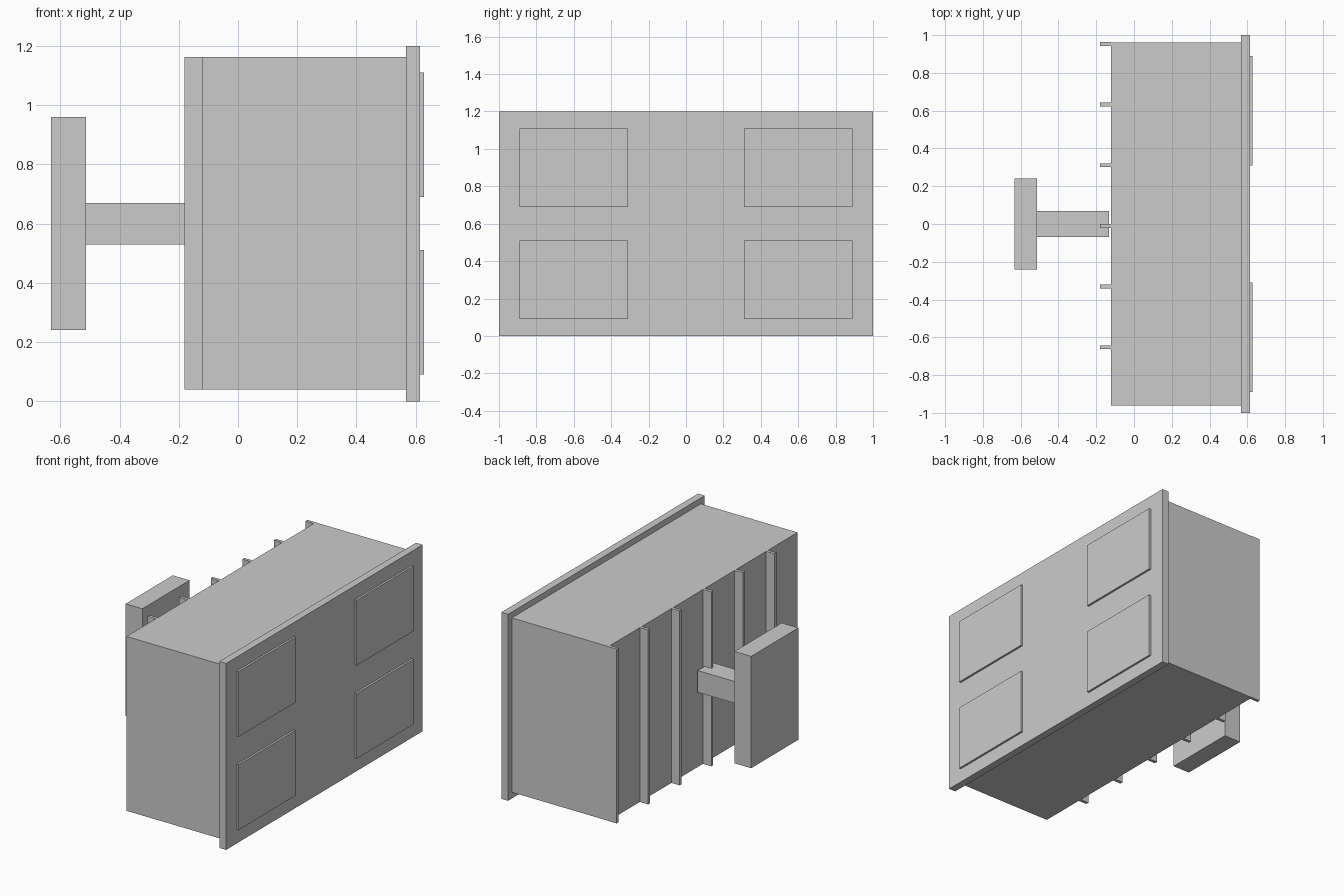
import bpy

if "Cube" in bpy.data.objects:
    bpy.data.objects.remove(bpy.data.objects["Cube"])


def box(name, x, y, z):
    """Axis-aligned box from (min, max) ranges."""
    lo, hi = zip(x, y, z)
    verts = [(a, b, c) for a in x for b in y for c in z]
    faces = [(0, 1, 3, 2), (4, 6, 7, 5), (0, 4, 5, 1),
             (2, 3, 7, 6), (0, 2, 6, 4), (1, 5, 7, 3)]
    mesh = bpy.data.meshes.new(name)
    mesh.from_pydata(verts, [], faces)
    obj = bpy.data.objects.new(name, mesh)
    bpy.context.collection.objects.link(obj)
    return obj


# Main housing and the wider face plate
box("housing", (-0.121, 0.567), (-0.961, 0.961), (0.04, 1.162))
box("face_plate", (0.567, 0.615), (-1.0, 1.0), (0.0, 1.2))

# Four raised panels on the face plate
for side, y in (("left", (-0.89, -0.31)), ("right", (0.31, 0.89))):
    for level, z in (("lower", (0.09, 0.51)), ("upper", (0.69, 1.11))):
        box(f"panel_{side}_{level}", (0.615, 0.628), y, z)

# Vertical cooling fins on the rear, starting flush with one side
for i in range(6):
    top = 0.963 - i * 0.321
    box(f"fin_{i + 1}", (-0.18, -0.121), (top - 0.02, top), (0.04, 1.162))

# Mounting arm and wall plate
box("mount_arm", (-0.513, -0.132), (-0.07, 0.07), (0.53, 0.67))
box("mount_plate", (-0.632, -0.513), (-0.24, 0.24), (0.24, 0.96))
